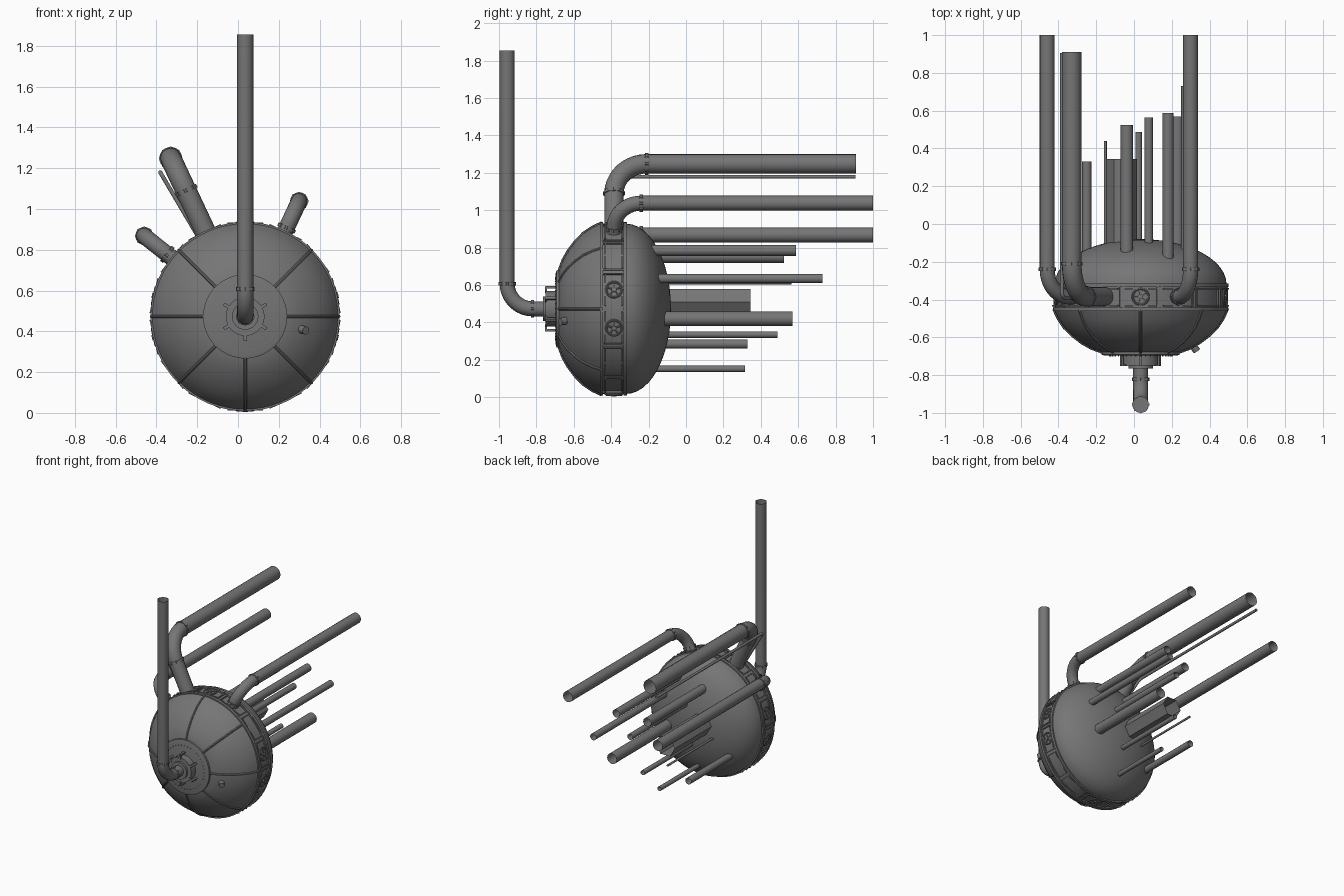
import bpy, bmesh, math
from mathutils import Vector, Matrix

cube = bpy.data.objects.get("Cube")
if cube:
    bpy.data.objects.remove(cube, do_unlink=True)

CX, CZ, R = 0.035, 0.473, 0.455
MID = -0.385  # middle of the equator band

metal = bpy.data.materials.new("dark grey metal")
metal.use_nodes = True
col = (0.18, 0.18, 0.18, 1)
metal.diffuse_color = col
metal.node_tree.nodes["Principled BSDF"].inputs["Base Color"].default_value = col


def polar(r, deg, y):
    a = math.radians(deg)
    return Vector((CX + r * math.cos(a), y, CZ + r * math.sin(a)))


def outward(deg):
    a = math.radians(deg)
    return Vector((math.cos(a), 0, math.sin(a)))


def smooth(ob):
    bpy.ops.object.select_all(action='DESELECT')
    ob.select_set(True)
    bpy.context.view_layer.objects.active = ob
    bpy.ops.object.shade_smooth_by_angle(angle=math.radians(35))


def finish(bm, name):
    bmesh.ops.recalc_face_normals(bm, faces=bm.faces)
    me = bpy.data.meshes.new(name)
    bm.to_mesh(me)
    bm.free()
    me.materials.append(metal)
    ob = bpy.data.objects.new(name, me)
    bpy.context.collection.objects.link(ob)
    smooth(ob)
    return ob


def cyl(bm, p, d, r, h, seg=16, r2=None):
    """Solid cylinder from point p along direction d."""
    d = Vector(d).normalized()
    m = Matrix.Translation(Vector(p) + d * h / 2) @ d.to_track_quat('Z', 'Y').to_matrix().to_4x4()
    bmesh.ops.create_cone(bm, cap_ends=True, segments=seg, radius1=r,
                          radius2=r if r2 is None else r2, depth=h, matrix=m)


def box(bm, p, size, deg):
    """Box whose local x points outward at the given angle about the y axis."""
    m = (Matrix.Translation(p) @ Matrix.Rotation(-math.radians(deg), 4, 'Y')
         @ Matrix.Diagonal((*size, 1)))
    bmesh.ops.create_cube(bm, size=1, matrix=m)


def lathe(name, profile, seg=64):
    """Revolve (radius, y) points about the body axis."""
    bm = bmesh.new()
    vs = [bm.verts.new((CX + r, y, CZ)) for r, y in profile]
    es = [bm.edges.new(pair) for pair in zip(vs, vs[1:])]
    bmesh.ops.spin(bm, geom=vs + es, cent=(CX, 0, CZ), axis=(0, 1, 0),
                   angle=math.tau, steps=seg, use_merge=True)
    bmesh.ops.remove_doubles(bm, verts=bm.verts, dist=1e-5)
    return finish(bm, name)


def tube(name, pts, r, res=6):
    """Open round tube along a path."""
    cu = bpy.data.curves.new(name, 'CURVE')
    cu.dimensions = '3D'
    cu.bevel_depth, cu.bevel_resolution = r, res
    sp = cu.splines.new('POLY')
    sp.points.add(len(pts) - 1)
    for q, p in zip(sp.points, pts):
        q.co = (*p, 1)
    cu.materials.append(metal)
    ob = bpy.data.objects.new(name, cu)
    bpy.context.collection.objects.link(ob)
    bpy.ops.object.select_all(action='DESELECT')
    ob.select_set(True)
    bpy.context.view_layer.objects.active = ob
    bpy.ops.object.convert(target='MESH')
    smooth(bpy.context.view_layer.objects.active)


def joint(bm, p, d, r):
    """Thin flange with a ring of bolts around a pipe."""
    d = Vector(d).normalized()
    cyl(bm, p - d * 0.007, d, r + 0.004, 0.014, 24)
    u = d.orthogonal().normalized()
    for i in range(8):
        o = Matrix.Rotation(i * math.tau / 8, 3, d) @ u
        cyl(bm, p + o * (r - 0.002) - d * 0.009, d, 0.009, 0.018, 6)


def elbow_pipe(name, start, corner, end, r, bend, joints=True):
    start, corner, end = Vector(start), Vector(corner), Vector(end)
    d1, d2 = (start - corner).normalized(), (end - corner).normalized()
    c = corner + (d1 + d2) * bend
    arc = [c - d2 * bend * math.cos(t) - d1 * bend * math.sin(t)
           for t in (i * math.pi / 20 for i in range(11))]
    tube(name, [start] + arc + [end], r)
    if joints:
        bm = bmesh.new()
        joint(bm, arc[0], d1, r)
        joint(bm, arc[-1], d2, r)
        finish(bm, name + "_joints")


# Body shell: riveted front dome, band, smooth back dome
front = [(0.46, -0.45), (0.437, -0.5), (0.405, -0.548), (0.36, -0.592),
         (0.31, -0.63), (0.26, -0.658), (0.2, -0.68)]
lathe("front_dome", front + [(0, -0.688)])
lathe("equator_band", [(R, -0.45), (R, -0.32)])
lathe("back_dome", [(R * math.cos(t), -0.32 + 0.24 * math.sin(t))
                    for t in (i * math.pi / 24 for i in range(13))])
for nm, y in (("front_rim", -0.452), ("back_rim", -0.325)):
    lathe(nm, [(0.44, y - 0.009), (0.464, y - 0.009), (0.464, y + 0.009), (0.44, y + 0.009)])

# Ribs on the front dome
for i in range(8):
    tube(f"dome_rib_{i + 1}", [polar(r, i * 45, y) for r, y in front], 0.008, 2)

# Front plate, rivets, collar and brackets
lathe("front_plate", [(0.206, -0.67), (0.206, -0.692), (0.19, -0.697), (0, -0.697)])
bm = bmesh.new()
for i in range(40):
    cyl(bm, polar(0.165, i * 9, -0.695), (0, -1, 0), 0.004, 0.006, 6)
finish(bm, "plate_rivets")
lathe("pipe_collar", [(0.095, -0.69), (0.095, -0.75), (0.065, -0.75), (0.065, -0.765), (0.03, -0.765)], 32)
bm = bmesh.new()
for i in range(6):
    a = 30 + i * 60
    box(bm, polar(0.115, a, -0.722), (0.012, 0.06, 0.016), a)
    box(bm, polar(0.102, a, -0.748), (0.036, 0.01, 0.016), a)
finish(bm, "collar_brackets")

# Band panel frames, fourteen panels
bm = bmesh.new()
step = 360 / 14
for i in range(14):
    for off in (-1.6, 1.6):
        a = 90 + (i + 0.5) * step + off
        box(bm, polar(R, a, MID), (0.014, 0.12, 0.008), a)
    a = 90 + i * step
    for y in (-0.432, -0.342):
        box(bm, polar(R, a, y), (0.012, 0.008, 0.175), a)
finish(bm, "band_panel_frames")

# Round hatches with spokes on some panels
for n, i in enumerate((0, 3, 4, 7, 10, 11)):
    a = 90 + i * step
    d = outward(a)
    c = polar(R, a, MID)
    bm = bmesh.new()
    cyl(bm, c - d * 0.01, d, 0.036, 0.014, 24)
    cyl(bm, c, d, 0.013, 0.014, 12)
    side = d.cross(Vector((0, 1, 0)))
    for k in range(5):
        t = k * math.tau / 5
        cyl(bm, c + d * 0.006, side * math.cos(t) + Vector((0, math.sin(t), 0)), 0.004, 0.042, 6)
    finish(bm, f"hatch_{n + 1}")
    ring = [c + d * 0.004 + 0.042 * (side * math.cos(t) + Vector((0, math.sin(t), 0)))
            for t in (k * math.tau / 24 for k in range(25))]
    tube(f"hatch_ring_{n + 1}", ring, 0.006, 2)

# Fittings on the front dome
bm = bmesh.new()
n = Vector((0.55, -0.8, -0.15))
cyl(bm, (0.295, -0.615, 0.415), n, 0.032, 0.03, 16)
cyl(bm, (0.31, -0.64, 0.41), n, 0.02, 0.04, 12)
finish(bm, "dome_valve")
bm = bmesh.new()
cyl(bm, (0.13, -0.575, 0.16), (0.2, -0.75, -0.65), 0.038, 0.025, 20, 0.03)
finish(bm, "dome_cap")

# Tall front pipe
elbow_pipe("front_chimney_pipe", (CX, -0.69, CZ), (CX, -0.956, CZ), (CX, -0.956, 1.855), 0.04, 0.135)

# Pipes leaving the band and bending backward: angle, radius out, size, bend, back end
for name, a, out, r, bend, end, y, j in (
        ("large_pipe", 115.2, 0.857, 0.052, 0.175, 0.91, MID, True),
        ("right_pipe", 141.4, 0.633, 0.04, 0.145, 1.0, MID, True),
        ("left_pipe", 64.9, 0.624, 0.04, 0.145, 1.0, MID, True),
        ("thin_pipe", 120.5, 0.82, 0.01, 0.03, 0.905, -0.39, False)):
    elbow_pipe(name, polar(0.44, a, y), polar(out, a, y), polar(out, a, end), r, bend, j)

# Straight tubes out of the back dome: x, z, radius, end y
rods = [(0.18, 0.785, 0.03, 0.588), (-0.038, 0.752, 0.033, 0.525),
        (0.275, 0.635, 0.025, 0.73), (0.078, 0.625, 0.023, 0.565),
        (0.228, 0.42, 0.04, 0.57), (0.025, 0.335, 0.018, 0.488),
        (-0.25, 0.285, 0.025, 0.33), (0.005, 0.152, 0.017, 0.315),
        (-0.152, 0.42, 0.008, 0.44)]
for i, (x, z, r, y) in enumerate(rods):
    tube(f"back_tube_{i + 1}", [(x, -0.3, z), (x, y, z)], r, 4)

# Six-sided duct
bm = bmesh.new()
loops = [[bm.verts.new((-0.065 + 0.08 * math.cos(k * math.pi / 3), y,
                        0.51 + 0.08 * math.sin(k * math.pi / 3))) for k in range(6)]
         for y in (-0.2, 0.345)]
for k in range(6):
    m = (k + 1) % 6
    bm.faces.new((loops[0][k], loops[0][m], loops[1][m], loops[1][k]))
finish(bm, "back_hex_duct")
